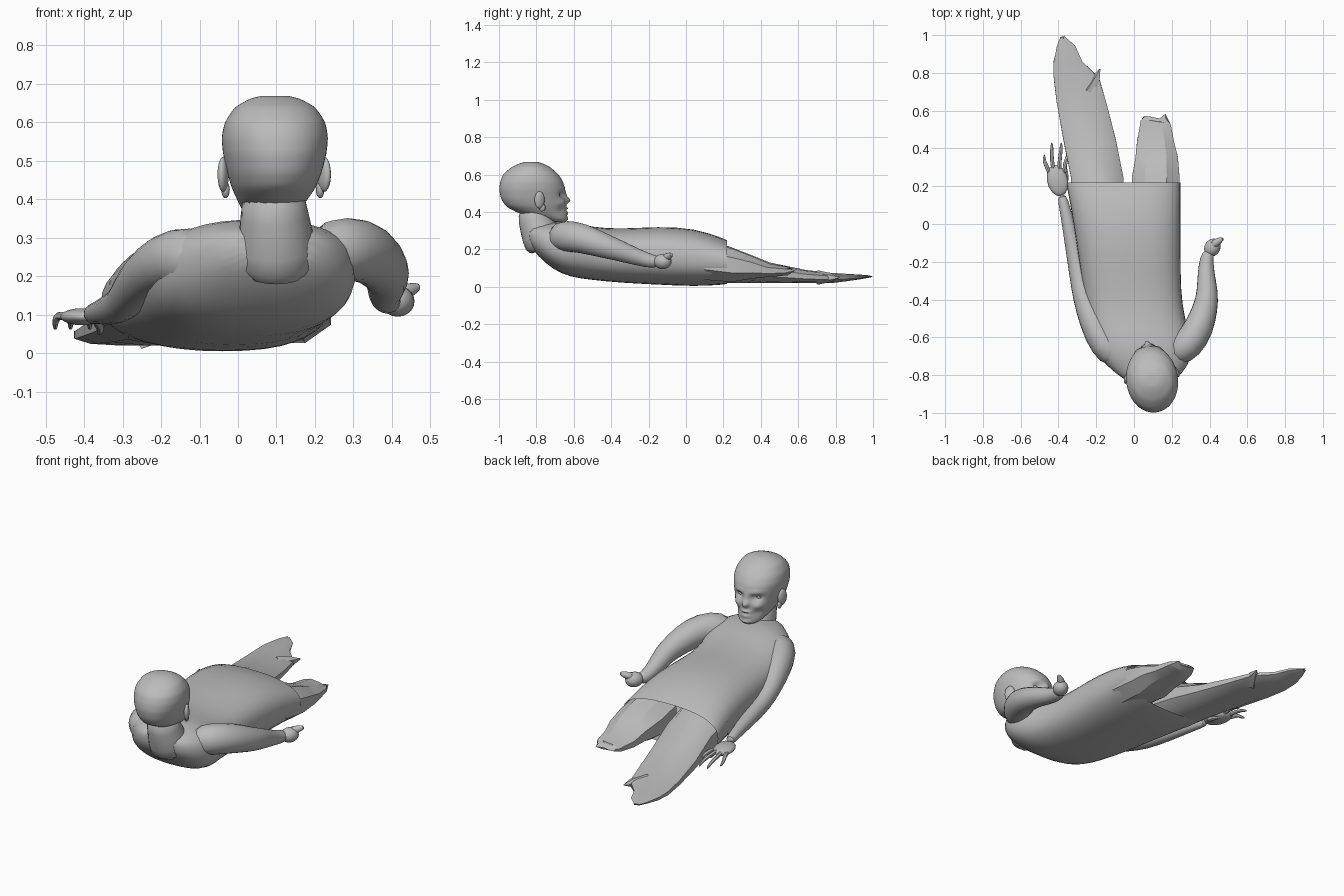
import bpy, bmesh, math, random
from mathutils import Vector, Matrix

random.seed(4)
cube = bpy.data.objects.get("Cube")
if cube:
    bpy.data.objects.remove(cube)

grey = bpy.data.materials.new("plain grey")
grey.use_nodes = True
tone = (0.5, 0.5, 0.5, 1)
grey.diffuse_color = tone
grey.node_tree.nodes["Principled BSDF"].inputs["Base Color"].default_value = tone


def finish(name, bm, smooth=40, subsurf=0):
    bmesh.ops.recalc_face_normals(bm, faces=bm.faces)
    mesh = bpy.data.meshes.new(name)
    bm.to_mesh(mesh)
    bm.free()
    mesh.materials.append(grey)
    ob = bpy.data.objects.new(name, mesh)
    bpy.context.collection.objects.link(ob)
    if subsurf:
        ob.modifiers.new("smooth", "SUBSURF").levels = subsurf
        ob.modifiers["smooth"].render_levels = subsurf
    bpy.ops.object.select_all(action="DESELECT")
    ob.select_set(True)
    bpy.context.view_layer.objects.active = ob
    bpy.ops.object.shade_smooth_by_angle(angle=math.radians(smooth))
    return ob


def skin(bm, rings, caps=(True, True)):
    rows = [[bm.verts.new(p) for p in ring] for ring in rings]
    n = len(rows[0])
    for a, b in zip(rows, rows[1:]):
        for i in range(n):
            j = (i + 1) % n
            bm.faces.new((a[i], a[j], b[j], b[i]))
    for row, cap in zip((rows[0], rows[-1]), caps):
        if cap:
            bm.faces.new(row)


def rounded(n, power):
    for i in range(n):
        t = math.tau * (i + 0.5) / n
        c, s = math.cos(t), math.sin(t)
        yield (math.copysign(abs(c) ** (2 / power), c), math.copysign(abs(s) ** (2 / power), s))


def body_loft(name, sections, n, caps, smooth, subsurf=0, power=2.3, ragged=0):
    # each section: y, x range, z range
    bm = bmesh.new()
    rings = []
    for k, (y, x0, x1, z0, z1) in enumerate(sections):
        wobble = ragged * k / len(sections)
        rings.append([((x0 + x1) / 2 + c * (x1 - x0) / 2,
                       y + random.uniform(-wobble, 0),
                       (z0 + z1) / 2 + s * (z1 - z0) / 2) for c, s in rounded(n, power)])
    skin(bm, rings, caps)
    return finish(name, bm, smooth, subsurf)


def limb(name, path, n=10, subsurf=1):
    # each path point: x, y, z, radius
    bm = bmesh.new()
    pts = [Vector(p[:3]) for p in path]
    rings = []
    for i, p in enumerate(pts):
        d = (pts[min(i + 1, len(pts) - 1)] - pts[max(i - 1, 0)]).normalized()
        u = d.cross(Vector((0, 0, 1))).normalized()
        v = u.cross(d)
        rings.append([p + (u * c + v * s) * path[i][3] for c, s in rounded(n, 2)])
    skin(bm, rings)
    return finish(name, bm, 50, subsurf)


def blob(name, center, size, turn=0):
    bm = bmesh.new()
    m = Matrix.Translation(center) @ Matrix.Rotation(turn, 4, "Z") @ Matrix.Diagonal((*size, 1))
    bmesh.ops.create_uvsphere(bm, u_segments=14, v_segments=10, radius=1, matrix=m)
    return finish(name, bm, 60)


# Torso, open at the hem
body_loft("torso", [
    (0.22, -.36, .25, .015, .25), (0.2, -.36, .25, .01, .26), (0.05, -.33, .25, .0, .315),
    (-0.15, -.30, .25, .01, .325), (-0.35, -.27, .25, .02, .31), (-0.5, -.25, .27, .035, .32),
    (-0.62, -.23, .31, .05, .35), (-0.71, -.19, .31, .09, .35), (-0.79, -.1, .26, .16, .335),
    (-0.85, -.02, .19, .24, .32)], 20, (False, True), 45, 1, 2.5)

# Broken legs with ragged ends
body_loft("right_leg", [
    (0.1, -.34, -.04, .03, .26), (0.25, -.34, -.05, .02, .21), (0.45, -.38, -.09, .02, .13),
    (0.65, -.415, -.14, .02, .09), (0.78, -.43, -.18, .02, .075), (0.86, -.43, -.27, .03, .07),
    (0.95, -.41, -.31, .04, .065), (1.0, -.39, -.37, .05, .06)], 10, (True, True), 35, ragged=.03)
body_loft("left_leg", [
    (0.1, -.02, .245, .03, .25), (0.25, -.02, .25, .02, .21), (0.36, 0, .24, .04, .165),
    (0.45, .01, .22, .05, .125), (0.55, .03, .2, .06, .11), (0.585, .05, .17, .08, .1)],
    8, (True, True), 20, ragged=.05)
limb("leg_splinter", [(-.24, .7, .05, .04), (-.2, .77, .05, .025), (-.18, .82, .05, .003)], 5, 0)

# Arms
limb("right_arm", [
    (-.08, -.72, .25, .08), (-.16, -.64, .25, .085), (-.22, -.52, .22, .075),
    (-.27, -.38, .17, .06), (-.295, -.27, .13, .05), (-.325, -.1, .115, .045),
    (-.365, .08, .105, .03), (-.385, .16, .1, .028)])
limb("left_arm", [
    (.2, -.7, .26, .08), (.29, -.64, .275, .09), (.345, -.55, .26, .085), (.38, -.44, .22, .07),
    (.39, -.36, .195, .06), (.38, -.25, .155, .046), (.385, -.18, .135, .038), (.4, -.14, .135, .03)])

# Open right hand and fingers
blob("right_palm", (-.405, .23, .095), (.055, .085, .022), .25)
for k, (x, y) in enumerate([(-.475, .37), (-.435, .435), (-.385, .435), (-.352, .39)]):
    base = -.445 + .026 * k
    limb("right_finger_%d" % (k + 1), [
        (base, .26, .095, .014), ((base + x) / 2 - .008, .32, .1, .013),
        (x, y - .04, .085, .011), (x, y, .06, .006)], 6)
limb("right_thumb", [(-.37, .18, .09, .02), (-.355, .25, .07, .014), (-.36, .3, .05, .008)], 6)

# Clenched left hand
blob("left_fist", (.415, -.125, .135), (.042, .05, .04), -.5)
limb("left_thumb", [(.41, -.12, .15, .03), (.445, -.09, .165, .022), (.475, -.075, .175, .01)], 7)

# Neck
limb("neck", [(.1, -.74, .2, .12), (.1, -.78, .28, .105), (.095, -.81, .36, .09),
              (.09, -.82, .43, .085)], 16)

# Head: stacked sections (height, back, front, half width), then sculpted face
bm = bmesh.new()
profile = [(.345, -.72, -.65, .035), (.36, -.77, -.635, .062), (.39, -.89, -.635, .085),
           (.43, -.965, -.64, .108), (.47, -.99, -.645, .122), (.52, -1.0, -.648, .134),
           (.56, -.995, -.655, .138), (.6, -.98, -.68, .131), (.64, -.935, -.725, .105),
           (.662, -.885, -.77, .065), (.672, -.845, -.81, .022)]
rings = []
STEPS = 4
for a, b in zip(profile, profile[1:]):
    for s in range(STEPS):
        z, back, front, half = (p + (q - p) * s / STEPS for p, q in zip(a, b))
        rings.append([(c * half, (back + front) / 2 + w * (front - back) / 2, z)
                      for c, w in rounded(64, 2.1)])
skin(bm, rings)
for _ in range(3):
    bmesh.ops.smooth_vert(bm, verts=bm.verts, factor=0.5, use_axis_x=True, use_axis_y=True, use_axis_z=True)
# bumps: side offset, height, spread across, spread up, push
bumps = [(0, .462, .016, .016, .028), (0, .49, .011, .03, .014), (.05, .495, .024, .016, -.026),
         (.05, .527, .03, .01, .008), (.066, .45, .022, .016, .012), (.06, .412, .022, .022, -.012),
         (0, .418, .03, .007, .012), (0, .407, .03, .004, -.008), (0, .395, .026, .007, .010),
         (0, .362, .03, .012, .008)]
for v in bm.verts:
    if v.co.y > -.8:
        x, z = abs(v.co.x), v.co.z
        for bx, bz, sx, sz, push in bumps:
            v.co.y += push * math.exp(-((x - bx) / sx) ** 2 - ((z - bz) / sz) ** 2)
TURN = Matrix.Translation((.095, -.82, 0)) @ Matrix.Rotation(.13, 4, "Z") @ Matrix.Translation((0, .82, 0))
bmesh.ops.transform(bm, matrix=TURN, verts=bm.verts)
finish("head", bm, 60)

# Eyes and ears
for side, label in ((1, "left"), (-1, "right")):
    blob(label + "_eye", TURN @ Vector((side * .05, -.695, .495)), (.021, .018, .012), .13)
    blob(label + "_ear", TURN @ Vector((side * .132, -.8, .465)), (.014, .03, .046), .13 + side * .35)
    blob(label + "_ear_lobe", TURN @ Vector((side * .124, -.785, .425)), (.011, .018, .022), .13)
